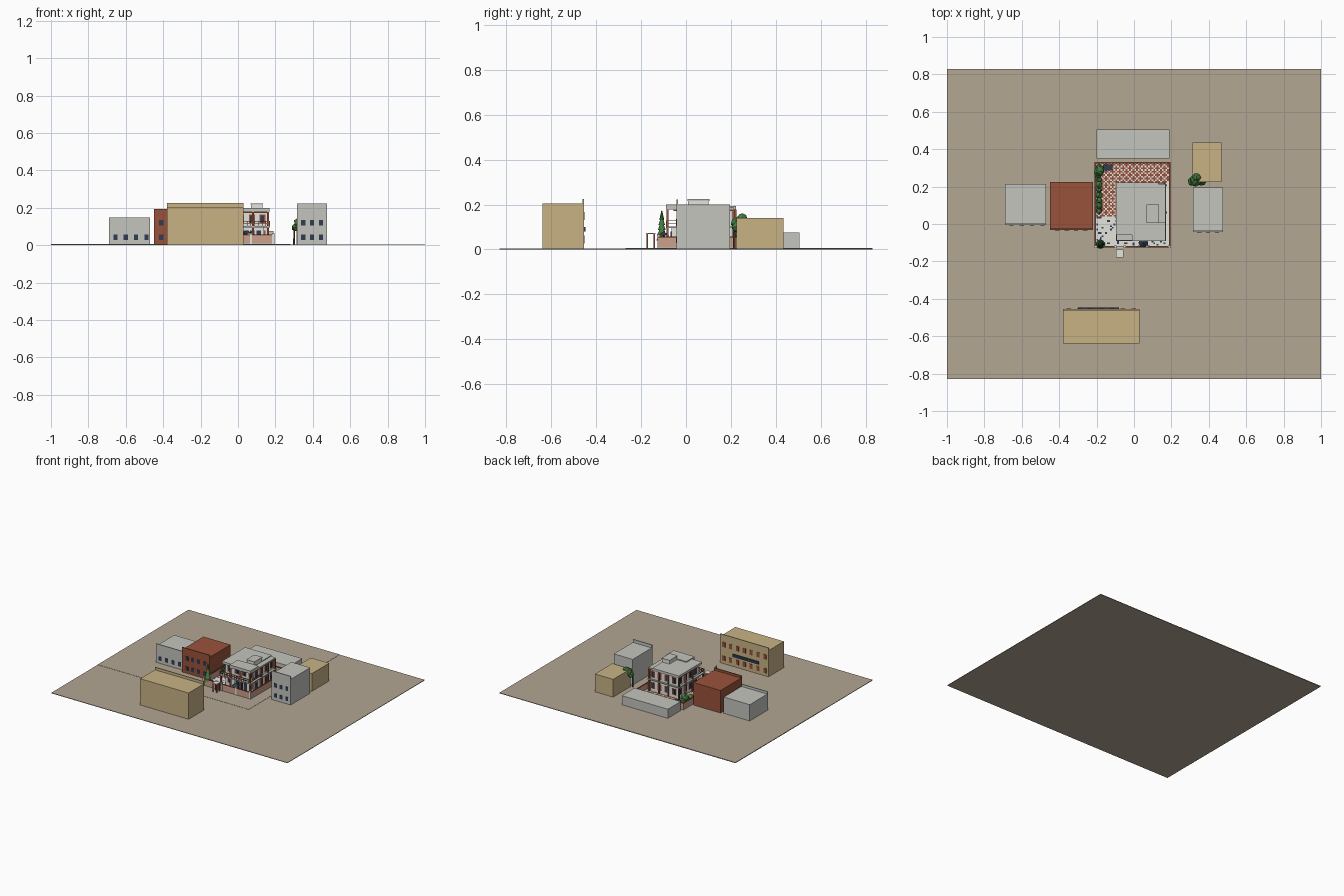
import bpy, bmesh, math, random
from mathutils import Matrix, Vector

if "Cube" in bpy.data.objects:
    bpy.data.objects.remove(bpy.data.objects["Cube"])

random.seed(4)
COL = {
    "earth": (.45, .385, .29), "sand": (.58, .45, .235), "brick": (.32, .085, .045),
    "concrete": (.55, .56, .515), "navy": (.03, .045, .08), "leaf": (.06, .2, .05),
    "pink": (.6, .35, .26), "white": (.78, .78, .74), "bark": (.12, .06, .03),
}
MAT = {}
for n, c in COL.items():
    MAT[n] = bpy.data.materials.new(n)
    MAT[n].diffuse_color = (*c, 1)


def finish(name, bm, *mats):
    me = bpy.data.meshes.new(name)
    bm.to_mesh(me)
    bm.free()
    for m in mats:
        me.materials.append(MAT[m])
    ob = bpy.data.objects.new(name, me)
    bpy.context.collection.objects.link(ob)
    return ob


def boxes(name, mat, *extents):
    """Each extent is x0, x1, y0, y1, z0, z1."""
    bm = bmesh.new()
    for x0, x1, y0, y1, z0, z1 in extents:
        m = Matrix.Translation(((x0 + x1) / 2, (y0 + y1) / 2, (z0 + z1) / 2))
        bmesh.ops.create_cube(bm, size=1, matrix=m @ Matrix.Diagonal((x1 - x0, y1 - y0, z1 - z0, 1)))
    return finish(name, bm, mat)


def windows(name, mat, axis, face, side, centres, levels, w, h):
    """Thin plates on a wall: axis 'x' or 'y' is the wall normal, side its sign."""
    ext = []
    for c in centres:
        for z in levels:
            d = sorted((face, face + side * .003))
            u = (c - w / 2, c + w / 2)
            ext.append((*u, *d, z - h / 2, z + h / 2) if axis == "y" else (*d, *u, z - h / 2, z + h / 2))
    boxes(name, mat, *ext)


def foliage(name, blobs):
    bm = bmesh.new()
    for x, y, z, r in blobs:
        s = bmesh.ops.create_icosphere(bm, subdivisions=2, radius=r, matrix=Matrix.Translation((x, y, z)))
        for v in s["verts"]:
            v.co += Vector([random.uniform(-.12, .12) * r for _ in range(3)])
    finish(name, bm, "leaf")


def cone(name, mat, x, y, z0, z1, r0, r1, seg=10):
    bm = bmesh.new()
    bmesh.ops.create_cone(bm, cap_ends=True, segments=seg, radius1=r0, radius2=r1, depth=z1 - z0,
                          matrix=Matrix.Translation((x, y, (z0 + z1) / 2)))
    return finish(name, bm, mat)


# Ground with slightly raised blocks beside the street
boxes("ground", "earth", (-1, 1, -.83, .83, 0, .004))
boxes("raised_block", "earth", (-1, .28, -.27, .83, .002, .0055))

# Neighbouring buildings with facade parapets
G = .004
boxes("opposite_building", "sand", (-.38, .03, -.64, -.455, G, .205), (-.38, .03, -.462, -.455, .2, .225))
boxes("brick_building", "brick", (-.45, -.22, -.025, .225, G, .178), (-.45, -.22, -.032, -.025, G, .195))
boxes("left_building", "concrete", (-.69, -.47, .002, .215, G, .13), (-.69, -.47, -.005, .002, G, .148))
boxes("rear_building", "concrete", (-.2, .19, .35, .505, G, .075))
boxes("right_building", "concrete", (.315, .475, -.035, .195, G, .2), (.315, .475, -.042, -.035, G, .223))
boxes("corner_building", "sand", (.312, .467, .225, .435, G, .14))

windows("opposite_windows", "brick", "y", -.455, 1, [-.35 + .058 * i for i in range(7)], (.045, .15), .024, .036)
boxes("shop_fascia", "navy", (-.3, -.08, -.455, -.447, .08, .1))
windows("brick_building_windows", "navy", "y", -.032, -1, [-.41 + .05 * i for i in range(4)], (.043, .12), .023, .03)
windows("left_building_windows", "navy", "y", -.005, -1, [-.655 + .055 * i for i in range(4)], (.043,), .022, .03)
windows("right_building_windows", "navy", "y", -.042, -1, (.349, .396, .443), (.043, .12), .022, .03)

# Tiled yard: red and white check at the rear, speckled stone at the front
bm = bmesh.new()
NX, NY = 44, 50
bmesh.ops.create_grid(bm, x_segments=NX, y_segments=NY, size=.5,
                      matrix=Matrix.Translation((-.0075, .1025, .0085)) @ Matrix.Diagonal((.405, .455, 1, 1)))
for f in bm.faces:
    c = f.calc_center_median()
    i, j = int((c.x + .21) / .405 * NX), int((c.y + .125) / .455 * NY)
    if c.y > .04 and c.x < .17 or c.y > .225:
        f.material_index = 1 if (i % 2 == 0 or j % 2 == 0) and (i + j) % 4 != 0 else 0
    else:
        f.material_index = 2 if random.random() < .1 else 0
finish("yard_tiles", bm, "white", "brick", "navy")
boxes("yard_base", "concrete", (-.21, .195, -.125, .33, G, .008))

# Boundary wall, coping and posts, with a gate opening
walls = [(-.21, -.1, -.125, -.119), (-.05, .195, -.125, -.119), (.189, .195, -.125, .33),
         (-.21, -.204, -.125, .33), (-.21, .195, .324, .33)]
boxes("boundary_wall", "pink", *[(*w, G, .052) for w in walls])
boxes("wall_coping", "brick", *[(a - .001, b + .001, c - .001, d + .001, .052, .057) for a, b, c, d in walls])
boxes("wall_posts", "white", *[(x - .006, x + .006, -.128, -.116, G, .066) for x in (-.204, -.1, -.05, .07, .189)])
boxes("gate", "brick", (-.094, -.056, -.124, -.12, .01, .048))

# Entrance canopy in front of the gate
boxes("canopy_posts", "brick", *[(x - .003, x + .003, y - .003, y + .003, G, .068)
                                 for x in (-.09, -.06) for y in (-.172, -.142)])
boxes("canopy_roof", "white", (-.095, -.055, -.178, -.136, .068, .073))

# House: stacked storeys, slabs and roof blocks
boxes("house_body", "white", (-.08, .155, -.035, .21, .008, .178))
boxes("front_wing", "white", (.01, .14, -.065, -.03, .008, .098))
boxes("floor_slabs", "concrete", (-.095, .172, -.09, .222, .096, .103))
boxes("roof_slabs", "concrete", (-.095, -.01, -.06, .222, .178, .193), (-.01, .13, 0, .222, .178, .193),
      (-.01, .168, -.09, .01, .178, .2), (.13, .168, .01, .215, .178, .187))
boxes("stair_box", "white", (.07, .13, .01, .1, .19, .217))
boxes("stair_box_roof", "concrete", (.066, .134, .006, .104, .217, .224))

# Red columns and bands around the house
col = [(x, -.082) for x in (-.085, -.005, .08, .16)] + [(x, .213) for x in (-.088, 0, .08, .162)]
col += [(.162, y) for y in (.05, .13)] + [(-.088, y) for y in (.05, .13)]
boxes("columns", "brick", *[(x - .005, x + .005, y - .005, y + .005, .008, .178) for x, y in col if (x, y) != (-.085, -.082)],
      (-.09, -.08, -.087, -.077, .008, .096))
boxes("roof_band", "brick", (-.09, .163, -.055, .217, .171, .178))

# Balcony rails on the upper storey
rails = []
for z in (.115, .126):
    rails += [(-.093, .17, -.089, -.086, z, z + .004), (.167, .17, -.089, .05, z, z + .004),
              (-.093, -.09, -.089, -.03, z, z + .004)]
rails += [(x, x + .003, -.089, -.086, .103, .13) for x in [-.093 + .02 * i for i in range(14)]]
boxes("balcony_rails", "brick", *rails)

# House windows: red frames with dark panes
for nm, ax, face, sd, cs in (("left", "x", -.08, -1, (0, .06, .12, .18)), ("right", "x", .155, 1, (0, .06, .12, .18)),
                             ("rear", "y", .21, 1, (-.045, .015, .075, .13)), ("front", "y", -.035, -1, (-.045, .015, .075, .13))):
    windows(nm + "_window_frames", "brick", ax, face, sd, cs, (.055, .14), .032, .046)
    windows(nm + "_window_panes", "navy", ax, face + sd * .002, sd, cs, (.055, .14), .02, .036)
windows("front_wing_doors", "navy", "y", -.065, -1, (.04, .075, .11), (.05,), .024, .06)

# Parasol in the front yard and shed at the rear
cone("parasol", "navy", .05, -.1, .062, .08, .026, .002, 8)
cone("parasol_pole", "bark", .05, -.1, .008, .064, .002, .002, 6)
boxes("shed", "navy", (-.165, -.115, .285, .318, .008, .05))

# Conifer built from stacked tiers
cone("conifer_trunk", "bark", -.18, -.108, .008, .06, .004, .003, 6)
for i in range(5):
    cone("conifer_tier", "leaf", -.18, -.108, .04 + .023 * i, .08 + .0235 * i, .025 - .0035 * i, .004 - .0006 * i)

# Round trees and shrubs
foliage("yard_tree_crown", [(-.188, .283, .08, .026), (-.185, .3, .06, .02), (-.192, .265, .06, .02)])
cone("yard_tree_trunk", "bark", -.188, .283, .008, .065, .005, .004, 6)
foliage("shrub_row", [(-.187, .07 + .028 * i, .03 + .012 * (i % 3), .016 + .003 * (i % 2)) for i in range(7)])
foliage("street_tree_crown", [(.33, .235, .115, .032), (.36, .232, .1, .026), (.31, .228, .095, .022), (.335, .25, .135, .024)])
cone("street_tree_trunk", "bark", .3, .215, G, .095, .006, .004, 6)

for m in bpy.data.materials:
    if m.users and not m.is_grease_pencil:
        m.use_nodes = True
        m.node_tree.nodes["Principled BSDF"].inputs["Base Color"].default_value = m.diffuse_color
